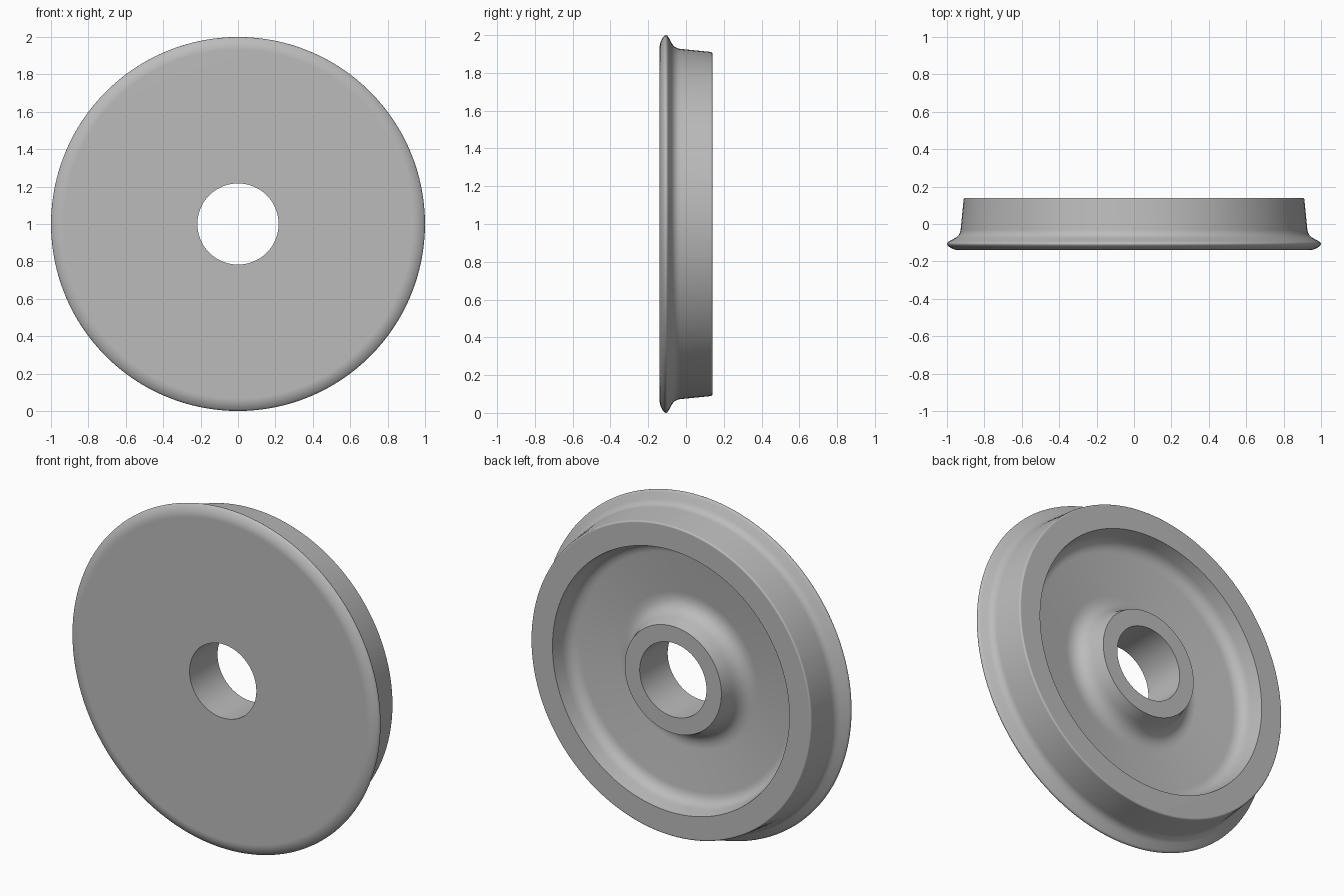
import bpy
import bmesh
import math
from mathutils import Vector, Matrix

cube = bpy.data.objects.get("Cube")
if cube:
    bpy.data.objects.remove(cube, do_unlink=True)

# Cast metal material
metal = bpy.data.materials.new("grey metal")
metal.use_nodes = True
grey = (0.5, 0.5, 0.5, 1)
metal.diffuse_color = grey
metal.node_tree.nodes["Principled BSDF"].inputs["Base Color"].default_value = grey

# Section corners: radius, y, rounding distance
SECTION = [
    (0.217, -0.14, 0),      # bore, front
    (0.965, -0.14, 0.033),  # flange front edge
    (1.01, -0.105, 0.025),  # flange tip
    (0.93, -0.06, 0.03),    # flange root
    (0.91, 0.14, 0.01),     # tread outer edge
    (0.77, 0.14, 0),        # rim inner edge
    (0.745, 0.01, 0.06),    # rim to web
    (0.36, -0.035, 0.09),   # web to hub
    (0.314, 0.12, 0),       # hub outer edge
    (0.217, 0.12, 0),       # bore, back
]


def rounded_section(corners, steps=8):
    """Replace each rounded corner with a short quadratic curve."""
    points = []
    for i, (r, y, cut) in enumerate(corners):
        corner = Vector((r, 0, 0)) + Vector((0, y, 0))
        if not cut:
            points.append(corner)
            continue
        before = Vector((*corners[i - 1][:2], 0))
        after = Vector((*corners[(i + 1) % len(corners)][:2], 0))
        start = corner + (before - corner).normalized() * cut
        end = corner + (after - corner).normalized() * cut
        for k in range(steps + 1):
            t = k / steps
            points.append(start * (1 - t) ** 2 + corner * 2 * t * (1 - t) + end * t ** 2)
    return points


# Wheel: the closed section turned about the axle line
bm = bmesh.new()
verts = [bm.verts.new(p) for p in rounded_section(SECTION)]
edges = [bm.edges.new((v, verts[(i + 1) % len(verts)])) for i, v in enumerate(verts)]
bmesh.ops.spin(bm, geom=verts + edges, cent=(0, 0, 0), axis=(0, 1, 0),
               angle=math.tau, steps=128, use_merge=False)
bmesh.ops.remove_doubles(bm, verts=bm.verts, dist=0.0001)
bmesh.ops.transform(bm, matrix=Matrix.Translation((0, 0, 1)), verts=bm.verts)
bmesh.ops.recalc_face_normals(bm, faces=bm.faces)
mesh = bpy.data.meshes.new("flanged_wheel")
bm.to_mesh(mesh)
bm.free()
mesh.materials.append(metal)

wheel = bpy.data.objects.new("flanged_wheel", mesh)
bpy.context.collection.objects.link(wheel)
bpy.ops.object.select_all(action="DESELECT")
wheel.select_set(True)
bpy.context.view_layer.objects.active = wheel
bpy.ops.object.shade_smooth_by_angle(angle=math.radians(35))

# Keep the flat faces evenly shaded next to the rounded edges
weighted = wheel.modifiers.new("even_shading", "WEIGHTED_NORMAL")
weighted.keep_sharp = True
